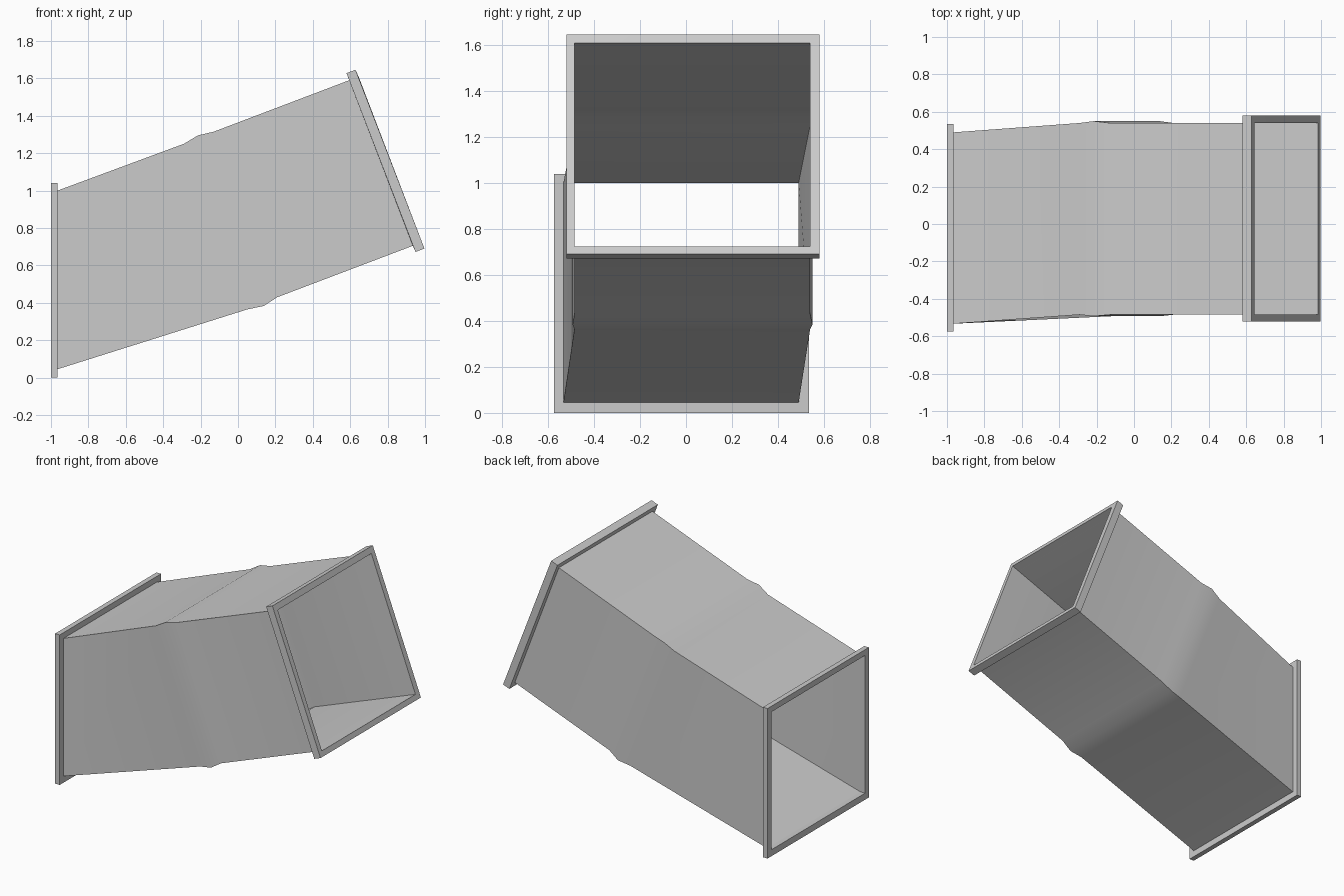
import bpy, bmesh, math

if "Cube" in bpy.data.objects:
    bpy.data.objects.remove(bpy.data.objects["Cube"])


def ring(top, bottom, y0, y1):
    """Rectangular cross-section from a top and a bottom (x, z) point."""
    (tx, tz), (bx, bz) = top, bottom
    return [(tx, y0, tz), (tx, y1, tz), (bx, y1, bz), (bx, y0, bz)]


def loft(name, rings, closed=False):
    """Skin consecutive rings; closed joins the last ring to the first."""
    bm = bmesh.new()
    loops = [[bm.verts.new(p) for p in r] for r in rings]
    pairs = list(zip(loops, loops[1:]))
    if closed:
        pairs.append((loops[-1], loops[0]))
    for a, b in pairs:
        for i in range(4):
            j = (i + 1) % 4
            bm.faces.new((a[i], a[j], b[j], b[i]))
    bmesh.ops.recalc_face_normals(bm, faces=bm.faces)
    me = bpy.data.meshes.new(name)
    bm.to_mesh(me)
    bm.free()
    ob = bpy.data.objects.new(name, me)
    bpy.context.collection.objects.link(ob)
    bpy.context.view_layer.objects.active = ob
    ob.select_set(True)
    bpy.ops.object.shade_smooth_by_angle(angle=math.radians(30))
    ob.select_set(False)


def flange(name, outer, inner, shift):
    """Rectangular frame: outer and inner rings extruded by an (x, z) shift."""
    def moved(r):
        return [(x + shift[0], y, z + shift[1]) for x, y, z in r]
    loft(name, [outer, moved(outer), moved(inner), inner], closed=True)


# Open duct sheet with the raised seam round its middle
inlet = ring((-0.965, 1.0), (-0.965, 0.045), -0.533, 0.49)
outlet = ring((0.597, 1.591), (0.935, 0.705), -0.485, 0.54)
loft("duct_body", [
    inlet,
    ring((-0.29, 1.25), (0.05, 0.365), -0.485, 0.54),
    ring((-0.215, 1.295), (0.137, 0.383), -0.493, 0.55),
    ring((-0.13, 1.315), (0.21, 0.43), -0.485, 0.54),
    outlet,
])

# Upright flange at the low end
flange("inlet_flange",
       ring((-0.965, 1.04), (-0.965, 0.0), -0.575, 0.535),
       inlet, (-0.035, 0.0))

# Tilted flange at the high end
flange("outlet_flange",
       ring((0.58, 1.628), (0.949, 0.672), -0.52, 0.58),
       outlet, (0.048, 0.018))
